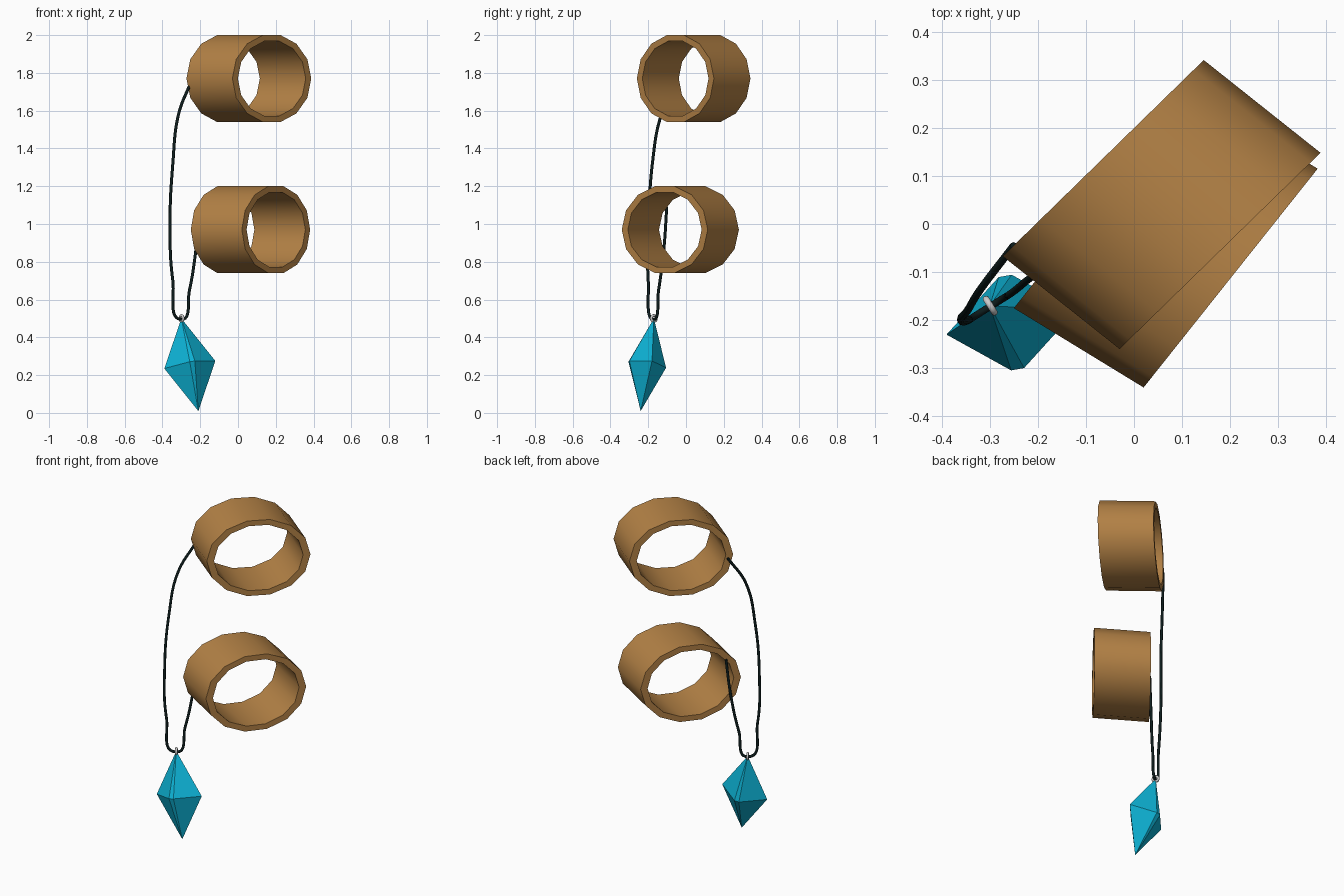
import bpy, bmesh
from math import sin, cos, pi, radians
from mathutils import Vector

cube = bpy.data.objects.get("Cube")
if cube:
    bpy.data.objects.remove(cube, do_unlink=True)


def material(name, rgb):
    m = bpy.data.materials.new(name)
    m.diffuse_color = (*rgb, 1)
    m.use_nodes = True
    m.node_tree.nodes["Principled BSDF"].inputs["Base Color"].default_value = (*rgb, 1)
    return m


BRONZE = material("warm bronze", (0.45, 0.22, 0.06))
TEAL = material("teal crystal", (0.004, 0.45, 0.67))
BLACK = material("black cord", (0.004, 0.012, 0.012))
SILVER = material("silver", (0.6, 0.6, 0.6))


def add_mesh(name, bm, mat, smooth=None):
    bmesh.ops.recalc_face_normals(bm, faces=bm.faces)
    mesh = bpy.data.meshes.new(name)
    bm.to_mesh(mesh)
    bm.free()
    mesh.materials.append(mat)
    ob = bpy.data.objects.new(name, mesh)
    bpy.context.collection.objects.link(ob)
    if smooth:
        bpy.ops.object.select_all(action="DESELECT")
        ob.select_set(True)
        bpy.context.view_layer.objects.active = ob
        bpy.ops.object.shade_smooth_by_angle(angle=radians(smooth))
    return ob


def cuff(name, near_left, near_right, depth, z, sides=14, inner=0.86):
    """Oval tube: its front rim spans two plan points, depth runs to the back rim."""
    a, b = Vector((*near_left, z)), Vector((*near_right, z))
    centre, wide, depth = (a + b) / 2, (b - a) / 2, Vector((*depth, 0))
    tall = Vector((0, 0, 0.23 / cos(pi / sides)))
    bm = bmesh.new()
    loops = []
    for scale, shift in ((1, 0), (1, 1), (inner, 1), (inner, 0)):
        loops.append([bm.verts.new(centre + depth * shift + scale *
                                   (wide * cos(t) + tall * sin(t)))
                      for t in (2 * pi * i / sides for i in range(sides))])
    for k in range(4):
        p, q = loops[k], loops[(k + 1) % 4]
        for i in range(sides):
            j = (i + 1) % sides
            bm.faces.new((p[i], p[j], q[j], q[i]))
    add_mesh(name, bm, BRONZE, smooth=40)


# Two oval cuffs
cuff("upper_cuff", (-0.03, -0.26), (0.388, 0.148), (-0.243, 0.193), 1.77)
cuff("lower_cuff", (0.02, -0.34), (0.382, 0.115), (-0.27, 0.165), 0.97)

# Cord hanging from the upper cuff, through the link, up to the lower cuff
path = [(-0.25, -0.045, 1.75), (-0.315, -0.13, 1.58), (-0.345, -0.178, 1.32),
        (-0.36, -0.197, 1.0), (-0.345, -0.2, 0.7), (-0.30, -0.172, 0.495),
        (-0.257, -0.145, 0.65), (-0.222, -0.117, 0.87), (-0.2, -0.102, 1.09)]
curve = bpy.data.curves.new("cord", "CURVE")
curve.dimensions = "3D"
curve.bevel_depth = 0.008
curve.bevel_resolution = 2
curve.use_fill_caps = True
spline = curve.splines.new("BEZIER")
spline.bezier_points.add(len(path) - 1)
for point, co in zip(spline.bezier_points, path):
    point.co = co
    point.handle_left_type = point.handle_right_type = "AUTO"
curve.materials.append(BLACK)
bpy.context.collection.objects.link(bpy.data.objects.new("cord", curve))

# Small link joining the cord and the crystal
bpy.ops.mesh.primitive_torus_add(
    major_radius=0.016, minor_radius=0.007, major_segments=20, minor_segments=10,
    location=(-0.299, -0.17, 0.5), rotation=(0, pi / 2, radians(32)))
link = bpy.context.object
link.name = "link"
link.data.materials.append(SILVER)
bpy.ops.object.shade_smooth_by_angle(angle=radians(60))

# Tilted crystal: pointed bipyramid with two blunted side corners
centre = Vector((-0.255, -0.205, 0.255))
length = Vector((-0.045, 0.035, 0.245))
side = Vector((0.135, 0.025, 0.02))
blunt = Vector((0.013, -0.097, 0.018))
corners = [length, -length, side, -side]
corners += [s * blunt + t * side for s in (1, -1) for t in (-0.1, 0.1)]
bm = bmesh.new()
for c in corners:
    bm.verts.new(centre + c)
bmesh.ops.convex_hull(bm, input=bm.verts)
add_mesh("crystal", bm, TEAL)
